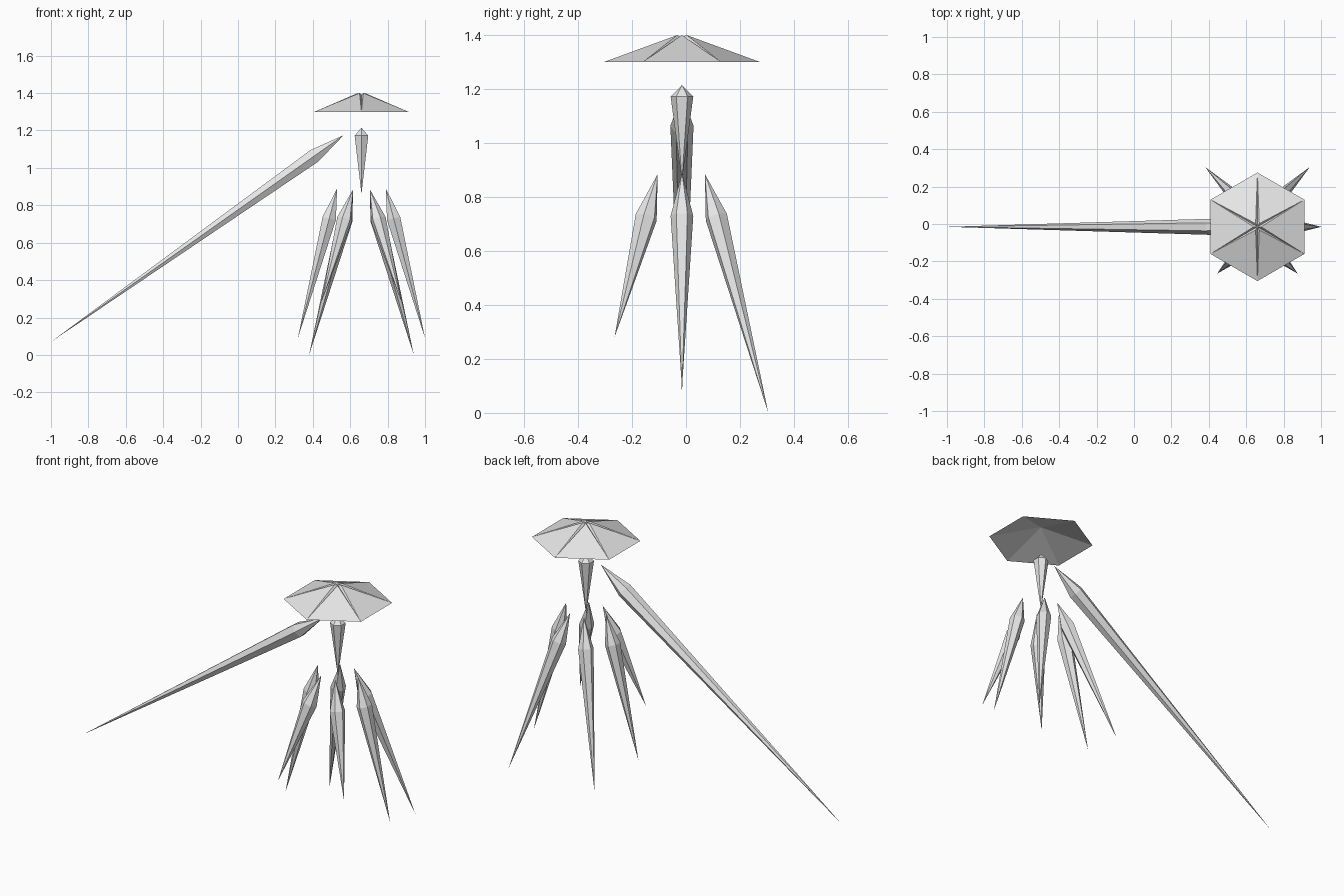
import bpy, math
from mathutils import Vector

if "Cube" in bpy.data.objects:
    bpy.data.objects.remove(bpy.data.objects["Cube"])

CX, CY = 0.66, -0.015

grey = bpy.data.materials.new("pale_grey")
grey.diffuse_color = (0.8, 0.8, 0.8, 1)
grey.use_nodes = True
grey.node_tree.nodes["Principled BSDF"].inputs["Base Color"].default_value = grey.diffuse_color


def add_mesh(name, verts, faces):
    mesh = bpy.data.meshes.new(name)
    mesh.from_pydata(verts, [], faces)
    mesh.materials.append(grey)
    obj = bpy.data.objects.new(name, mesh)
    bpy.context.collection.objects.link(obj)
    return obj


def spike(name, top, bottom, at, side, radius=0.042):
    """Six-sided shard with two tips; 'at' is where its widest ring lies."""
    top, bottom = Vector(top), Vector(bottom)
    axis = (bottom - top).normalized()
    u = Vector(side)
    u = (u - axis * u.dot(axis)).normalized()
    v = axis.cross(u)
    mid = top.lerp(bottom, at)
    ring = [mid + radius * (math.cos(a) * u + math.sin(a) * v)
            for a in (k * math.pi / 3 for k in range(6))]
    faces = []
    for k in range(6):
        n = (k + 1) % 6
        faces += [(6, n, k), (7, k, n)]
    add_mesh(name, ring + [top, bottom], faces)


# hat: folded hexagon with a groove running to every corner
def polar(r, angle, z):
    return (CX + r * math.cos(angle), CY + r * math.sin(angle), z)


step = math.pi / 3
corners = [polar(0.29, math.pi / 6 + k * step, 1.30) for k in range(6)]
tips = [polar(0.02, (k + 1) * step, 1.40) for k in range(6)]
hat_faces = []
for k in range(6):
    n, p = (k + 1) % 6, (k - 1) % 6
    hat_faces += [(k, n, 6 + k),          # panel
                  (k, 12, 6 + p),         # groove sides
                  (k, 6 + k, 12),
                  (n, k, 13)]             # underside
add_mesh("hat", corners + tips + [(CX, CY, 1.392), (CX, CY, 1.387)], hat_faces)

# body under the hat
spike("body", (CX, CY, 1.215), (CX, CY, 0.86), 0.12, (0, 1, 0))

# long arm reaching out to the side
spike("long_arm", (0.565, CY, 1.175), (-1.0, CY, 0.07), 0.10, (0, 1, 0), 0.043)

# legs: side, front and back pairs, mirrored about the body
legs = {
    "side_leg": ((0.13, 0, 0.89), (0.34, 0, 0.09), 0.20),
    "front_leg": ((0.045, -0.09, 0.885), (0.215, -0.25, 0.28), 0.265),
    "back_leg": ((0.045, 0.085, 0.885), (0.28, 0.32, 0.0), 0.18),
}
for name, (top, bottom, at) in legs.items():
    for label, s in (("left", -1), ("right", 1)):
        t = (CX + s * top[0], CY + top[1], top[2])
        b = (CX + s * bottom[0], CY + bottom[1], bottom[2])
        tangent = (-(b[1] - t[1]), b[0] - t[0], 0)
        spike(f"{label}_{name}", t, b, at, tangent)
